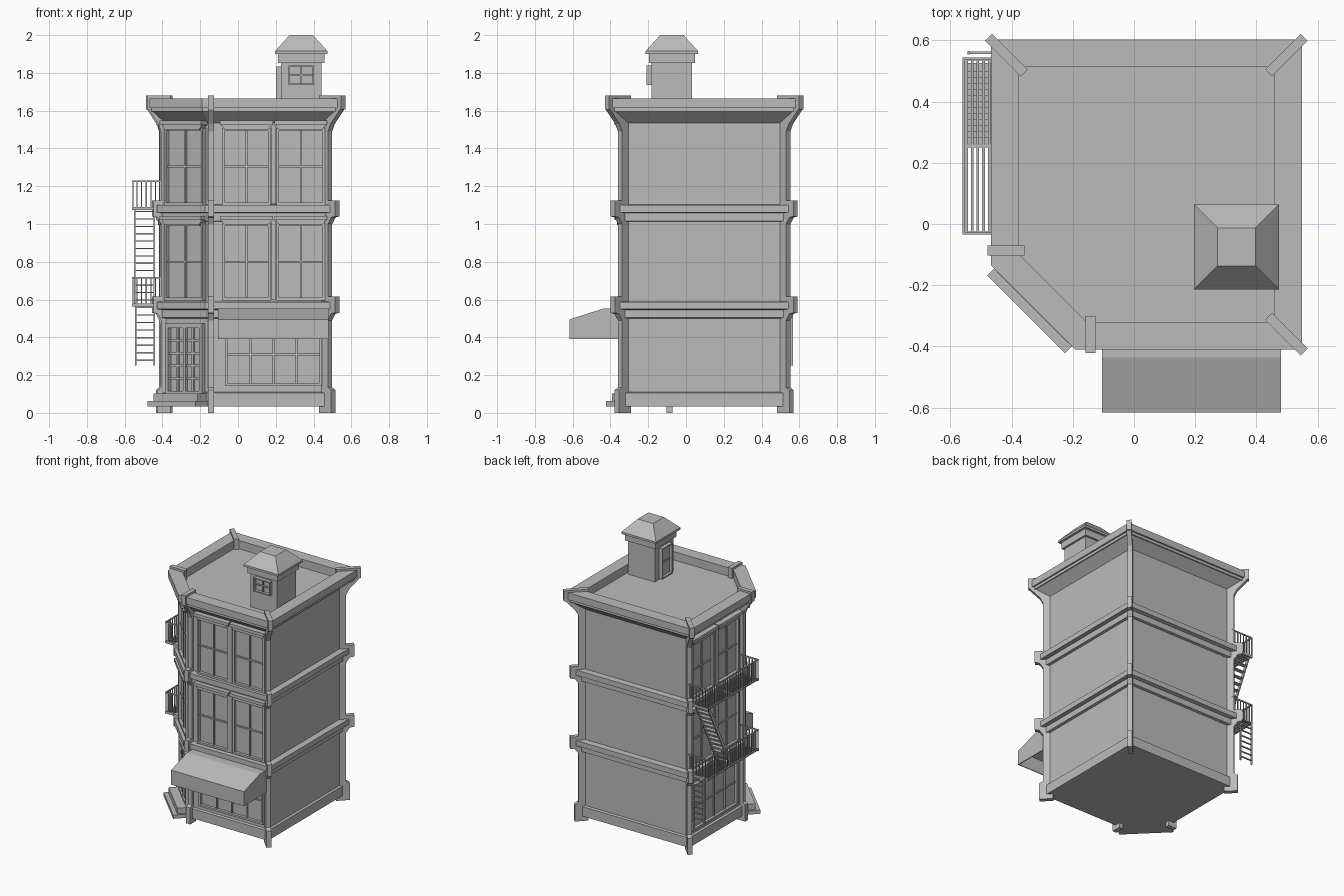
import bpy, bmesh, math
from mathutils import Matrix, Vector

if "Cube" in bpy.data.objects:
    bpy.data.objects.remove(bpy.data.objects["Cube"])

stone = bpy.data.materials.new("plain_grey")
stone.use_nodes = True
stone.diffuse_color = (0.5, 0.5, 0.5, 1)
stone.node_tree.nodes["Principled BSDF"].inputs["Base Color"].default_value = (0.5, 0.5, 0.5, 1)


class Part:
    """A mesh built in a wall frame: u along the wall, d outward, z up."""

    def __init__(self, name, origin=(0, 0), angle=0):
        self.name, self.bm = name, bmesh.new()
        self.frame = Matrix.Translation((*origin, 0)) @ Matrix.Rotation(math.radians(angle), 4, 'Z')

    def loft(self, rings, caps=True):
        loops = [[self.bm.verts.new(self.frame @ Vector(p)) for p in r] for r in rings]
        for a, b in zip(loops, loops[1:]):
            for i in range(len(a)):
                j = (i + 1) % len(a)
                self.bm.faces.new((a[i], a[j], b[j], b[i]))
        if caps:
            self.bm.faces.new(loops[0][::-1])
            self.bm.faces.new(loops[-1])

    def prism(self, pts, u0, u1):
        """Profile of (d, z) extruded along u."""
        self.loft([[(u, -d, z) for d, z in pts] for u in (u0, u1)])

    def side_prism(self, pts, d0, d1):
        """Profile of (u, z) extruded outward."""
        self.loft([[(u, -d, z) for u, z in pts] for d in (d0, d1)])

    def box(self, u0, u1, d0, d1, z0, z1):
        self.prism([(d0, z0), (d1, z0), (d1, z1), (d0, z1)], u0, u1)

    def finish(self):
        bmesh.ops.recalc_face_normals(self.bm, faces=self.bm.faces)
        mesh = bpy.data.meshes.new(self.name)
        self.bm.to_mesh(mesh)
        self.bm.free()
        mesh.materials.append(stone)
        ob = bpy.data.objects.new(self.name, mesh)
        bpy.context.collection.objects.link(ob)
        return ob


FRONT = ((0.155, -0.328), 0)
CORNER = ((-0.271, -0.214), -45)
SIDE = ((-0.385, 0.21), -90)

# Walls, floor bands, cornice and parapet swept round the plan
plan = [Vector(p) for p in ((0.466, -0.328), (0.466, 0.52), (-0.385, 0.52),
                            (-0.385, -0.10), (-0.157, -0.328))]


def offset_ring(d, z):
    ring = []
    for i, v in enumerate(plan):
        e1, e2 = (v - plan[i - 1]).normalized(), (plan[(i + 1) % 5] - v).normalized()
        n1, n2 = Vector((e1.y, -e1.x)), Vector((e2.y, -e2.x))
        p = v + d * (n1 + n2) / (1 + n1.dot(n2))
        ring.append((p.x, p.y, z))
    return ring


profile = [(0.015, 0.035), (0.015, 0.105), (0, 0.11)]
for z in (0.5, 1.012):
    profile += [(0, z), (0.018, z + 0.004), (0.018, z + 0.046),
                (0.045, z + 0.05), (0.045, z + 0.088), (0, z + 0.09)]
profile += [(0, 1.535), (0.065, 1.595), (0.072, 1.595), (0.072, 1.615),
            (0.083, 1.615), (0.083, 1.665), (-0.007, 1.665), (-0.007, 1.605)]
walls = Part("walls")
walls.loft([offset_ring(d, z) for d, z in profile])
walls.finish()

# Corner posts with feet, knobs at each band, and a bracketed cap
post_profile = [(-0.037, 0), (0.055, 0), (0.055, 0.12), (0.03, 0.135)]
for z in (0.49, 1.0):
    post_profile += [(0.03, z), (0.055, z + 0.035), (0.085, z + 0.04),
                     (0.085, z + 0.125), (0.03, z + 0.125)]
post_profile += [(0.03, 1.49), (0.05, 1.53), (0.12, 1.605), (0.128, 1.605),
                 (0.128, 1.68), (-0.037, 1.68)]
for name, origin, angle, reach in (
        ("back_left_post", (0.466, 0.52), 135, 1), ("front_left_post", (0.466, -0.328), 45, 1),
        ("back_right_post", (-0.385, 0.52), -135, 1),
        ("side_entrance_post", (-0.385, -0.087), -90, 0.73),
        ("front_entrance_post", (-0.142, -0.328), 0, 0.73)):
    post = Part(name, origin, angle)
    post.prism([(d * reach, z) for d, z in post_profile], -0.016, 0.016)
    post.finish()


# Windows and doors: surround, glazing bars and optional lintel
def window(name, wall, u, w, z0, z1, cols, rows, lintel=True, rim=0.014, bar=0.01):
    p = Part(name, *wall)
    a, b = u - w / 2, u + w / 2
    p.box(a, b, -0.01, 0.005, z0, z1)
    for s0, s1 in ((a - rim, a), (b, b + rim)):
        p.box(s0, s1, -0.01, 0.025, z0 - rim, z1 + rim)
    for s0, s1 in ((z0 - rim, z0), (z1, z1 + rim)):
        p.box(a, b, -0.01, 0.025, s0, s1)
    for i in range(1, cols):
        c = a + w * i / cols
        p.box(c - bar / 2, c + bar / 2, 0, 0.015, z0, z1)
    for i in range(1, rows):
        c = z0 + (z1 - z0) * i / rows
        p.box(a, b, 0, 0.013, c - bar / 2, c + bar / 2)
    if lintel:
        p.side_prism([(a, z1 + 0.006), (b, z1 + 0.006), (b + 0.02, z1 + 0.03), (a - 0.02, z1 + 0.03)],
                     -0.01, 0.038)
        p.box(a - 0.026, b + 0.026, -0.01, 0.05, z1 + 0.03, z1 + 0.052)
    p.finish()


for label, wall, sign in (("front", FRONT, 1), ("side", SIDE, -1)):
    window(label + "_shop_window", wall, sign * 0.033, 0.486, 0.157, 0.46, 4, 2, False)
    for floor, z in (("middle", 0.61), ("upper", 1.115)):
        for k in (-1, 1):
            window(f"{label}_{floor}_window", wall, sign * (0.033 + k * 0.144), 0.228, z, z + 0.38, 2, 2)
        pier = Part(f"{label}_{floor}_pier", *wall)
        pier.box(sign * 0.033 - 0.014, sign * 0.033 + 0.014, -0.01, 0.03, z - 0.01, z + 0.41)
        pier.finish()
for floor, z in (("middle", 0.61), ("upper", 1.115)):
    window(f"corner_{floor}_window", CORNER, 0, 0.26, z, z + 0.38, 2, 2)
window("entrance_door", CORNER, 0, 0.23, 0.115, 0.45, 4, 5, False, 0.022, 0.012)
handle = Part("door_centre_rail", *CORNER)
handle.box(-0.01, 0.01, 0, 0.02, 0.115, 0.45)
handle.finish()

# Entrance steps
steps = Part("entrance_steps", *CORNER)
steps.box(-0.18, 0.18, -0.02, 0.115, 0.035, 0.062)
steps.box(-0.165, 0.165, -0.02, 0.085, 0.062, 0.103)
steps.finish()

# Awning: thin canopy, front valance and end panels, open underneath
awning = Part("awning", *FRONT)
canopy = [(0.02, 0.553), (0.108, 0.553), (0.289, 0.495), (0.289, 0.39)]
inner = [(0.283, 0.39), (0.283, 0.49), (0.107, 0.547), (0.02, 0.547)]
awning.prism(canopy + inner, -0.26, 0.325)
for u in (-0.26, 0.319):
    awning.prism(canopy + [(0.02, 0.39)], u, u + 0.006)
awning.finish()

# Roof hut with band, hipped cap, window and door
hut = Part("roof_hut", (0.335, -0.075))
hut.loft([[(x * r, y * r, z) for x, y in ((-1, -1), (1, -1), (1, 1), (-1, 1))]
          for r, z in ((0.108, 1.59), (0.108, 1.852), (0.122, 1.852), (0.122, 1.9), (0.139, 1.9),
                       (0.139, 1.915), (0.062, 2.0))])
hut.finish()
window("hut_window", ((0.335, -0.183), 0), 0, 0.12, 1.745, 1.83, 2, 2, False, 0.008, 0.008)
window("hut_door", ((0.227, -0.075), -90), 0, 0.1, 1.62, 1.825, 1, 2, False, 0.008, 0.008)

# Fire escape: two balconies with slatted floors and railings
U0, U1, OUT = -0.335, 0.245, 0.175
for name, z in (("lower_balcony", 0.57), ("upper_balcony", 1.08)):
    b = Part(name, *SIDE)
    for i in range(9):
        d = 0.01 + i * 0.0185
        b.box(U0, U1, d, d + 0.009, z, z + 0.008)
    for u in (U0, -0.05, U1 - 0.01):
        b.box(u, u + 0.01, 0, OUT, z - 0.006, z + 0.01)
    for h in (0, 0.142):
        b.box(U0, U1, OUT - 0.008, OUT, z + h, z + h + 0.008)
        for u in (U0, U1 - 0.008):
            b.box(u, u + 0.008, 0, OUT, z + h, z + h + 0.008)
    for i in range(24):
        u = U0 + (U1 - U0 - 0.006) * i / 23
        b.box(u, u + 0.006, OUT - 0.007, OUT - 0.001, z, z + 0.145)
    for i in range(1, 7):
        for u in (U0 + 0.001, U1 - 0.007):
            b.box(u, u + 0.006, i * 0.0245, i * 0.0245 + 0.006, z, z + 0.145)
    b.finish()

# Slanted stair between the balconies
stair = Part("balcony_stair", *SIDE)
for d in (0.055, 0.157):
    stair.side_prism([(-0.325, 1.085), (-0.3, 1.085), (-0.045, 0.578), (-0.07, 0.578)], d, d + 0.008)
for i in range(13):
    t = (i + 0.5) / 13
    u, z = -0.3125 + 0.255 * t, 1.085 - 0.507 * t
    stair.box(u - 0.014, u + 0.014, 0.06, 0.16, z - 0.003, z + 0.003)
stair.finish()

# Hanging ladder
ladder = Part("hanging_ladder", *SIDE)
for d in (0.055, 0.152):
    ladder.box(-0.356, -0.344, d, d + 0.008, 0.25, 0.58)
for i in range(8):
    z = 0.275 + i * 0.04
    ladder.box(-0.354, -0.346, 0.06, 0.155, z, z + 0.007)
ladder.finish()
